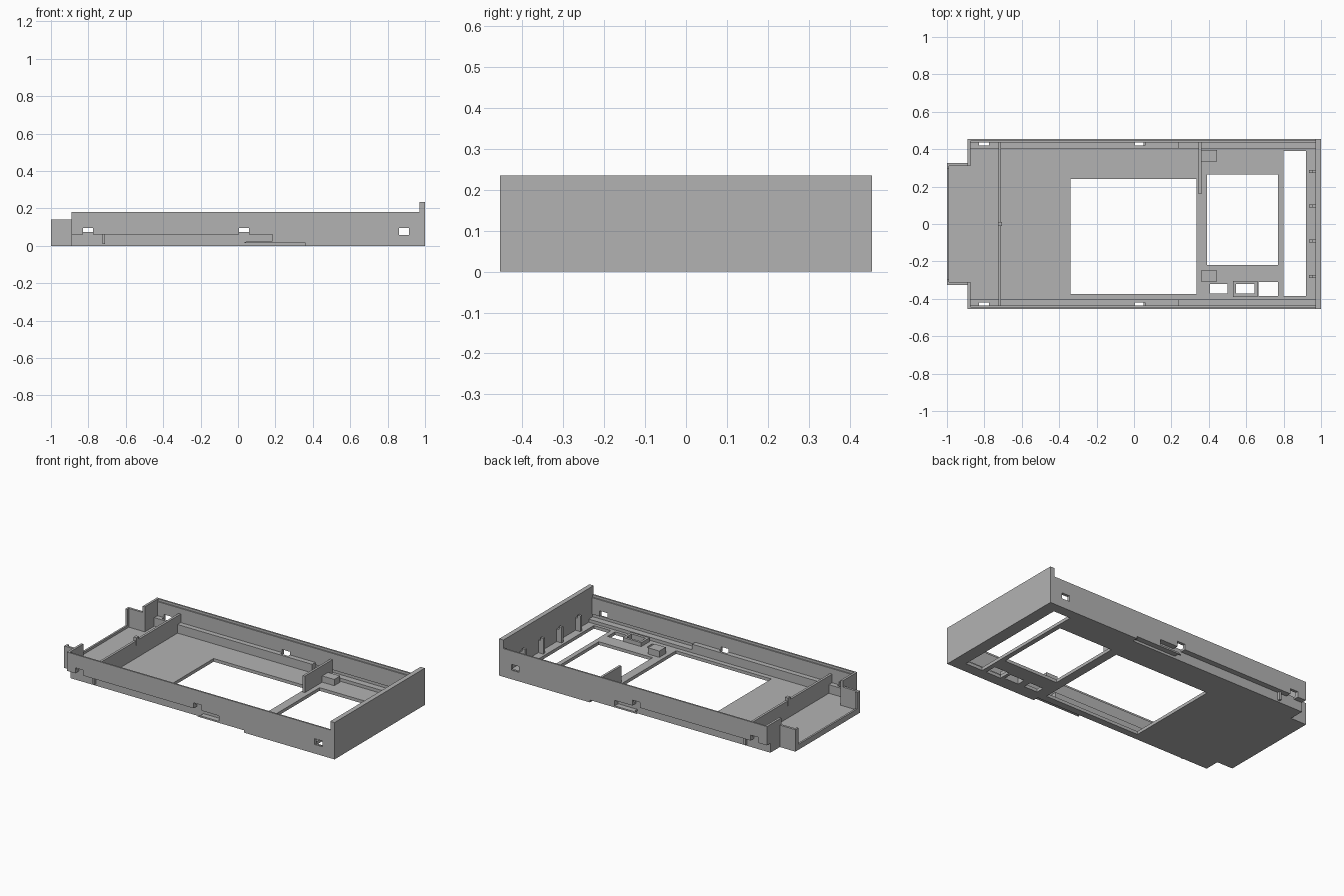
import bpy
import bmesh
from mathutils import Vector

cube = bpy.data.objects.get("Cube")
if cube:
    bpy.data.objects.remove(cube, do_unlink=True)

grey = bpy.data.materials.new("plain grey")
grey.use_nodes = True
grey.diffuse_color = (0.45, 0.45, 0.45, 1)
grey.node_tree.nodes["Principled BSDF"].inputs["Base Color"].default_value = grey.diffuse_color


def prism(name, outline, low, high, axis="z"):
    """Extrude a flat outline along z, or an x-z outline along y."""
    bm = bmesh.new()
    place = (lambda a, b: (a, b, low)) if axis == "z" else (lambda a, b: (a, low, b))
    face = bm.faces.new([bm.verts.new(place(a, b)) for a, b in outline])
    moved = bmesh.ops.extrude_face_region(bm, geom=[face])["geom"]
    step = Vector((0, 0, high - low)) if axis == "z" else Vector((0, high - low, 0))
    bmesh.ops.translate(bm, vec=step, verts=[v for v in moved if isinstance(v, bmesh.types.BMVert)])
    bmesh.ops.recalc_face_normals(bm, faces=bm.faces)
    mesh = bpy.data.meshes.new(name)
    bm.to_mesh(mesh)
    bm.free()
    mesh.materials.append(grey)
    obj = bpy.data.objects.new(name, mesh)
    bpy.context.collection.objects.link(obj)
    return obj


def box(name, x, y, z):
    y0, y1 = sorted(y)
    return prism(name, [(x[0], y0), (x[1], y0), (x[1], y1), (x[0], y1)], z[0], z[1])


def cut(obj, *boxes):
    """Cut box-shaped openings and bake the result."""
    cutters = [box("cutter", *b) for b in boxes]
    for c in cutters:
        mod = obj.modifiers.new("opening", "BOOLEAN")
        mod.operation, mod.solver, mod.object = "DIFFERENCE", "EXACT", c
    graph = bpy.context.evaluated_depsgraph_get()
    mesh = bpy.data.meshes.new_from_object(obj.evaluated_get(graph))
    obj.modifiers.clear()
    obj.data = mesh
    for c in cutters:
        bpy.data.objects.remove(c, do_unlink=True)


# Floor with its openings
half = [(-1, 0.325), (-0.89, 0.325), (-0.89, 0.42), (0.36, 0.42), (0.36, 0.455), (1, 0.455)]
floor = prism("floor", half + [(x, -y) for x, y in reversed(half)], 0, 0.02)
through = (-0.1, 0.1)
cut(floor,
    ((-0.34, 0.333), (-0.375, 0.24), through),
    ((0.39, 0.77), (-0.22, 0.265), through),
    ((0.80, 0.92), (-0.385, 0.39), through),
    ((0.405, 0.50), (-0.372, -0.32), through),
    ((0.545, 0.645), (-0.372, -0.32), through),
    ((0.665, 0.77), (-0.385, -0.31), through))

# Side walls, mirrored front and back
wall_outline = [(-0.89, 0.06), (0.185, 0.06), (0.185, 0.025), (0.05, 0.025), (0.03, 0.015),
                (0.36, 0.015), (0.36, 0), (0.97, 0), (0.97, 0.18), (-0.89, 0.18)]
slots = [(-0.83, -0.775), (0.005, 0.06), (0.86, 0.915)]
for side, label in ((-1, "front"), (1, "back")):
    def span(a, b):
        return (side * a, side * b)

    holes = [(x, span(0.42, 0.5), (0.058, 0.095)) for x in slots]
    wall = prism(label + "_wall", wall_outline, side * 0.445, side * 0.455, "y")
    cut(wall, *holes)
    lining = box(label + "_wall_lining", (-0.88, 0.97), span(0.437, 0.445), (0.06, 0.165))
    cut(lining, *holes)
    shelf = box(label + "_shelf", (-0.88, 0.24), span(0.405, 0.445), (0.06, 0.075))
    cut(shelf, *holes)
    box(label + "_inner_wall", (-0.89, 0.24), span(0.405, 0.42), (0, 0.06))
    box(label + "_tongue", (0.05, 0.36), span(0.42, 0.445), (0.015, 0.025))
    box(label + "_shelf_end", (0.185, 0.24), span(0.42, 0.445), (0.02, 0.06))
    box(label + "_low_ledge", (0.24, 0.97), span(0.405, 0.445), (0.015, 0.04))
    # Corner return and the narrow tab's side
    box(label + "_corner_upper", (-0.89, -0.875), span(0.31, 0.455), (0.06, 0.18))
    box(label + "_corner_lower", (-0.89, -0.875), span(0.31, 0.42), (0, 0.06))
    box(label + "_tab_side", (-1, -0.88), span(0.31, 0.325), (0, 0.14))
    box(label + "_tab_return", (-1, -0.988), span(0.295, 0.31), (0, 0.14))

# Ends
box("end_wall", (0.97, 1), (-0.455, 0.455), (0, 0.235))
box("tab_lip", (-1, -0.988), (-0.31, 0.31), (0, 0.035))

# Cross wall, its centre nub and the short rib
box("cross_wall", (-0.725, -0.71), (-0.437, 0.437), (0.01, 0.13))
box("cross_wall_nub", (-0.728, -0.707), (-0.012, 0.012), (0.1, 0.15))
box("short_rib", (0.345, 0.36), (0.16, 0.44), (0.01, 0.125))

# Support posts along the end wall
for y in (0.28, 0.095, -0.09, -0.28):
    box("end_post", (0.935, 0.955), (y - 0.008, y + 0.008), (0.01, 0.12))
    box("end_post_brace", (0.955, 0.972), (y - 0.008, y + 0.008), (0.01, 0.10))

# Mounting blocks and the raised frame
box("back_block", (0.36, 0.445), (0.335, 0.395), (0.01, 0.06))
box("front_block", (0.36, 0.44), (-0.31, -0.245), (0.01, 0.06))
frame = box("raised_frame", (0.53, 0.66), (-0.39, -0.305), (0.01, 0.045))
cut(frame, ((0.545, 0.645), (-0.372, -0.32), through))
